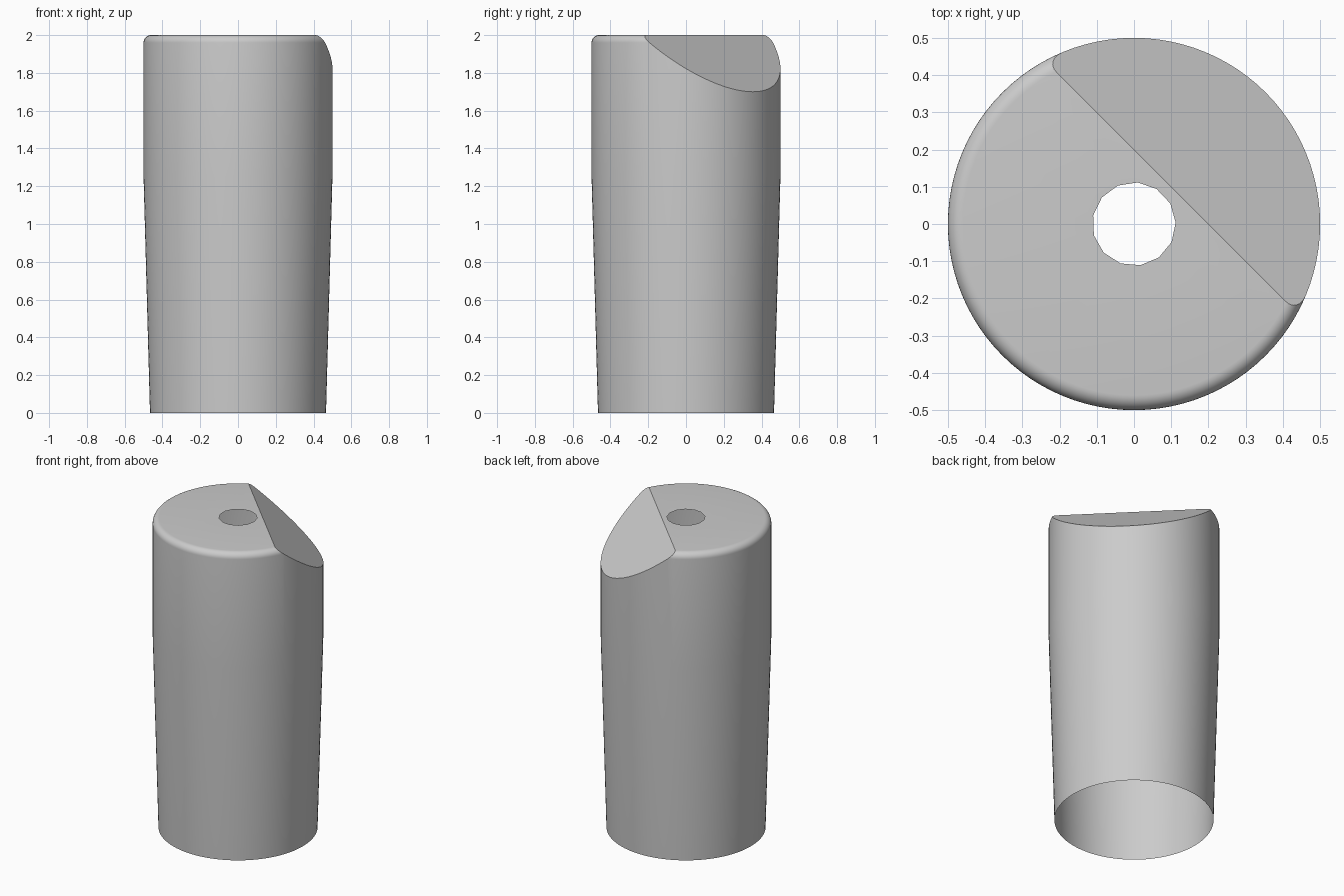
import bpy
import bmesh
import math
from mathutils import Vector

cube = bpy.data.objects.get("Cube")
if cube:
    bpy.data.objects.remove(cube, do_unlink=True)

SEGMENTS = 96
HEIGHT = 2.0
RADIUS = 0.5
FILLET = 0.04
HOLE_RADIUS = 0.112
HOLE_SIDES = 13


def ring(bm, radius, z, count, start=0.0):
    """Circle of vertices at height z."""
    angles = [start + math.tau * i / count for i in range(count)]
    return [bm.verts.new((radius * math.cos(a), radius * math.sin(a), z)) for a in angles]


# Outer profile: tapered foot, straight wall, rounded top edge
profile = [(0.466, 0.0), (RADIUS, 1.25)]
for i in range(9):
    a = math.pi / 2 * i / 8
    profile.append((RADIUS - FILLET + FILLET * math.cos(a),
                    HEIGHT - FILLET + FILLET * math.sin(a)))

bm = bmesh.new()
rings = [ring(bm, r, z, SEGMENTS) for r, z in profile]
for low, high in zip(rings, rings[1:]):
    for i in range(SEGMENTS):
        j = (i + 1) % SEGMENTS
        bm.faces.new((low[i], low[j], high[j], high[i]))
bm.faces.new(rings[-1])

# Slanted flat cut across the back left of the top
edge_point = Vector((0.1, 0.1, HEIGHT))
low_point = Vector((RADIUS * math.sqrt(0.5), RADIUS * math.sqrt(0.5), 1.7))
along = Vector((1, -1, 0)).normalized()
normal = along.cross(edge_point - low_point).normalized()
if normal.z < 0:
    normal.negate()
cut = bmesh.ops.bisect_plane(bm, geom=bm.verts[:] + bm.edges[:] + bm.faces[:],
                             plane_co=edge_point, plane_no=normal, clear_outer=True)
cut_edges = [e for e in cut["geom_cut"] if isinstance(e, bmesh.types.BMEdge)]
bmesh.ops.contextual_create(bm, geom=cut_edges)

# Small faceted hole through the top
top = max((f for f in bm.faces if f.normal.z > 0.99 or len(f.verts) > 20),
          key=lambda f: f.calc_center_median().z)
border = list(top.edges)
bmesh.ops.delete(bm, geom=[top], context="FACES_ONLY")
hole = ring(bm, HOLE_RADIUS, HEIGHT, HOLE_SIDES, math.radians(85))
border += [bm.edges.new((hole[i], hole[i - 1])) for i in range(HOLE_SIDES)]
bmesh.ops.triangle_fill(bm, edges=border, use_beauty=True, normal=(0, 0, 1))

# Smooth wall, flat top and flat cut
bmesh.ops.recalc_face_normals(bm, faces=bm.faces[:])
bm.normal_update()
for f in bm.faces:
    f.smooth = f.normal.z < 0.999 and f.normal.dot(normal) < 0.9999

mesh = bpy.data.meshes.new("hollow_cap")
bm.to_mesh(mesh)
bm.free()
mesh.set_sharp_from_angle(angle=math.radians(30))
body = bpy.data.objects.new("hollow_cap", mesh)
bpy.context.collection.objects.link(body)

# Plain grey
grey = bpy.data.materials.new("light_grey")
grey.use_nodes = True
colour = (0.6, 0.6, 0.6, 1.0)
grey.diffuse_color = colour
grey.node_tree.nodes["Principled BSDF"].inputs["Base Color"].default_value = colour
mesh.materials.append(grey)
